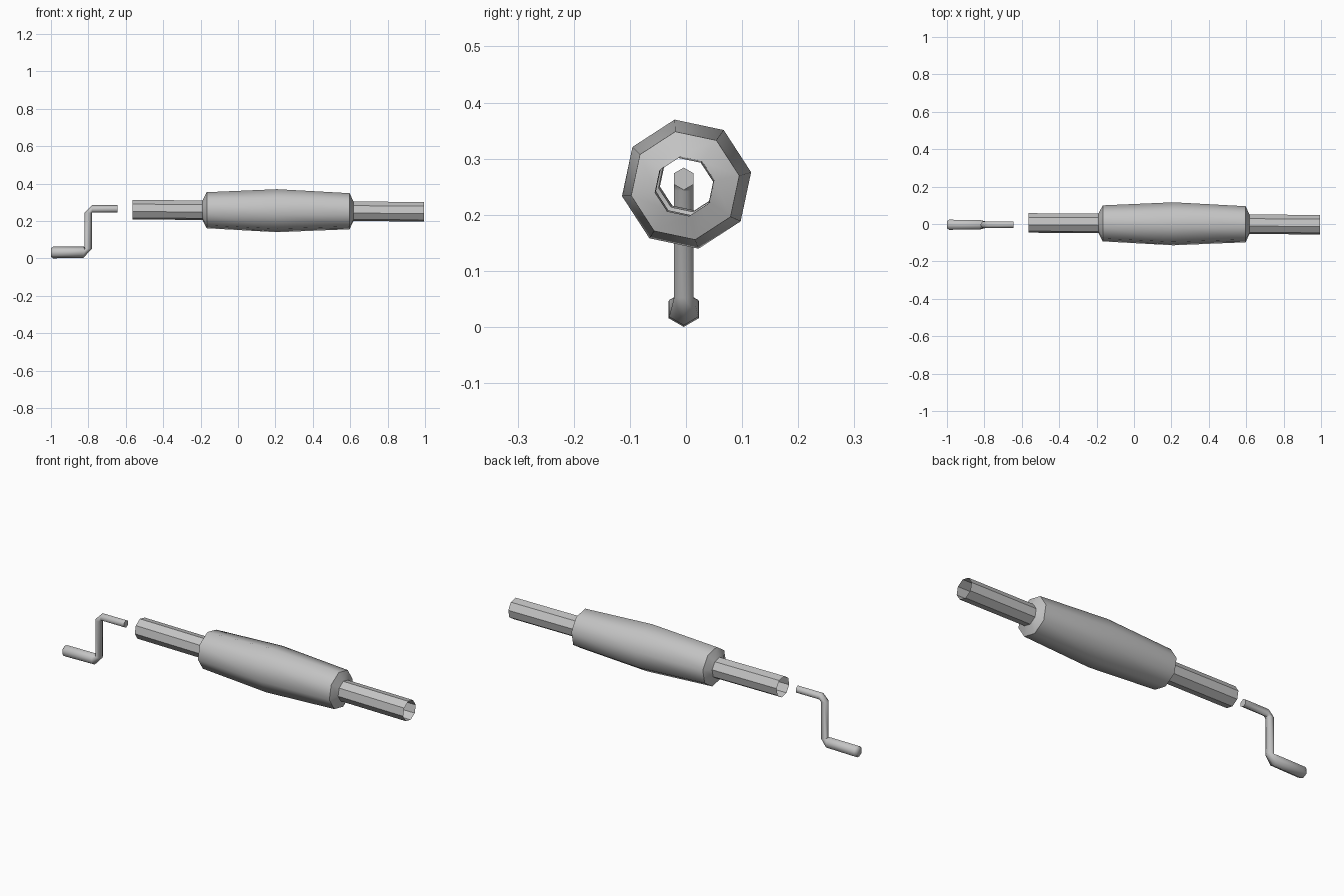
import bpy, bmesh, math
from mathutils import Vector

cube = bpy.data.objects.get("Cube")
if cube:
    bpy.data.objects.remove(cube, do_unlink=True)

grey = bpy.data.materials.new("plain_grey")
grey.use_nodes = True
grey.diffuse_color = (0.55, 0.55, 0.55, 1)
grey.node_tree.nodes["Principled BSDF"].inputs["Base Color"].default_value = grey.diffuse_color


def skin(name, rings, capped, smooth_angle):
    """Bridge a list of vertex rings into one tube-like object."""
    bm = bmesh.new()
    loops = [[bm.verts.new(p) for p in ring] for ring in rings]
    for a, b in zip(loops, loops[1:]):
        for i in range(len(a)):
            j = (i + 1) % len(a)
            bm.faces.new((a[i], a[j], b[j], b[i]))
    if capped:
        bm.faces.new(loops[0])
        bm.faces.new(loops[-1])
    bmesh.ops.recalc_face_normals(bm, faces=bm.faces[:])
    mesh = bpy.data.meshes.new(name)
    bm.to_mesh(mesh)
    bm.free()
    mesh.materials.append(grey)
    obj = bpy.data.objects.new(name, mesh)
    bpy.context.collection.objects.link(obj)
    if smooth_angle:
        bpy.ops.object.select_all(action="DESELECT")
        obj.select_set(True)
        bpy.context.view_layer.objects.active = obj
        bpy.ops.object.shade_smooth_by_angle(angle=math.radians(smooth_angle))
    return obj


def octagon(x, radius):
    """Eight-sided ring around the slightly tilted pin axis."""
    y, z = 0.001 - 0.006 * (x - 0.21), 0.2545 - 0.007 * (x - 0.21)
    angles = [math.radians(10.5 + 45 * i) for i in range(8)]
    return [(x, y + radius * math.cos(a), z + radius * math.sin(a)) for a in angles]


def hexagon(x, z, radius, turn):
    """Six-sided ring facing along a direction in the xz plane."""
    t = math.radians(turn)
    normal = Vector((-math.sin(t), 0, math.cos(t)))
    centre = Vector((x, -0.004, z))
    side = Vector((0, 1, 0))
    angles = [math.pi / 3 * i for i in range(6)]
    return [centre + radius * (normal * math.cos(a) + side * math.sin(a)) for a in angles]


# Barrel with a bulging middle and steep shoulders
barrel = [(-0.19, 0.053), (-0.167, 0.098), (0.21, 0.117), (0.597, 0.098), (0.617, 0.053)]
skin("roller", [octagon(x, r) for x, r in barrel], False, 55)

# Open hollow handles
for name, start, end in (("right_handle", -0.565, -0.19), ("left_handle", 0.617, 0.995)):
    skin(name, [octagon(start, 0.053), octagon(end, 0.053)], False, 0)

# Crank: thick grip, upright arm and short shaft
crank = [
    (-1.0, 0.031, 0.023, 0), (-0.988, 0.031, 0.031, 0), (-0.826, 0.033, 0.030, 0),
    (-0.801, 0.052, 0.020, 90), (-0.801, 0.243, 0.020, 90),
    (-0.78, 0.264, 0.020, 0), (-0.645, 0.264, 0.020, 0),
]
skin("crank", [hexagon(*ring) for ring in crank], True, 65)
